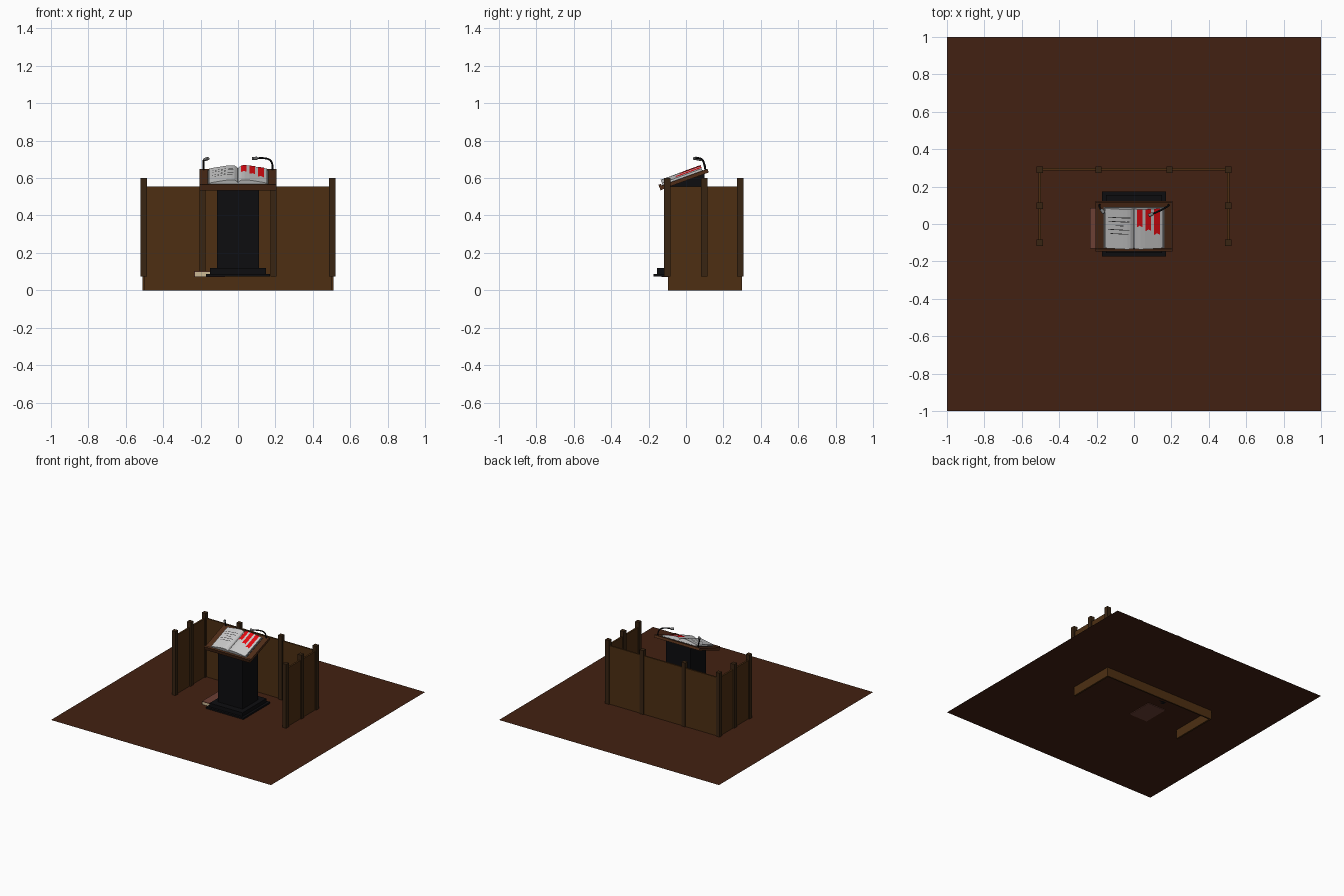
import bpy, bmesh, math
from mathutils import Matrix, Vector

if "Cube" in bpy.data.objects:
    bpy.data.objects.remove(bpy.data.objects["Cube"])


def material(name, r, g, b):
    m = bpy.data.materials.new(name)
    m.diffuse_color = (r, g, b, 1)
    m.use_nodes = True
    m.node_tree.nodes["Principled BSDF"].inputs["Base Color"].default_value = m.diffuse_color
    return m


FLOOR = material("floor_wood", 0.055, 0.015, 0.006)
PANEL = material("panel_wood", 0.075, 0.028, 0.006)
POST = material("post_wood", 0.04, 0.018, 0.006)
DESK = material("desk_wood", 0.08, 0.026, 0.009)
BLACK = material("black", 0.004, 0.004, 0.005)
PAPER = material("paper", 0.6, 0.6, 0.6)
COVER = material("grey_cover", 0.1, 0.1, 0.1)
RED = material("red", 0.8, 0.003, 0.006)
INK = material("ink", 0.02, 0.02, 0.02)
LEATHER = material("leather", 0.15, 0.05, 0.035)
CREAM = material("cream", 0.6, 0.48, 0.3)
STEEL = material("steel", 0.2, 0.2, 0.2)


def mesh(name, verts, faces, mat, mw=None):
    me = bpy.data.meshes.new(name)
    me.from_pydata(verts, [], faces)
    bm = bmesh.new()
    bm.from_mesh(me)
    bmesh.ops.recalc_face_normals(bm, faces=bm.faces)
    bm.to_mesh(me)
    bm.free()
    me.materials.append(mat)
    ob = bpy.data.objects.new(name, me)
    bpy.context.collection.objects.link(ob)
    if mw:
        ob.matrix_world = mw
    return ob


def prism(name, profile, axis, a, b, mat, mw=None):
    """Extrude a 2D profile along x (profile y,z) or y (profile x,z)."""
    put = (lambda p, t: (t, *p)) if axis == "x" else (lambda p, t: (p[0], t, p[1]))
    n = len(profile)
    verts = [put(p, t) for t in (a, b) for p in profile]
    faces = [(i, (i + 1) % n, n + (i + 1) % n, n + i) for i in range(n)]
    faces += [tuple(range(n)), tuple(range(n, 2 * n))]
    return mesh(name, verts, faces, mat, mw)


def box(name, x, y, z, mat, mw=None):
    return prism(name, [(x[0], z[0]), (x[1], z[0]), (x[1], z[1]), (x[0], z[1])],
                 "y", y[0], y[1], mat, mw)


# Floor sheet
FZ = 0.075
mesh("floor", [(-1, -1, FZ), (1, -1, FZ), (1, 1, FZ), (-1, 1, FZ)], [(0, 1, 2, 3)], FLOOR)

# Enclosure panels and posts
box("back_panel", (-0.51, 0.51), (0.287, 0.299), (0, 0.555), PANEL)
for s, side in ((-1, "left"), (1, "right")):
    box(side + "_panel", sorted((s * 0.496, s * 0.51)), (-0.095, 0.299), (0, 0.555), PANEL)
    for i, (px, py) in enumerate(((0.503, -0.1), (0.503, 0.098), (0.503, 0.29), (0.19, 0.29))):
        box(f"{side}_post_{i}", (s * px - 0.017, s * px + 0.017),
            (py - 0.017, py + 0.017), (FZ, 0.6), POST)

# Lectern base and column with sloping top
box("base_lower", (-0.17, 0.17), (-0.173, 0.175), (FZ, 0.088), BLACK)
box("base_upper", (-0.15, 0.15), (-0.155, 0.155), (0.088, 0.118), BLACK)
prism("column", [(-0.1, 0.118), (0.1, 0.118), (0.1, 0.63), (-0.1, 0.557)], "x", -0.112, 0.112, BLACK)

# Sloping desk: local origin is the middle of the reading surface
D = Matrix.Translation((0, -0.012, 0.603)) @ Matrix.Rotation(math.radians(20), 4, "X")
box("desk_board", (-0.207, 0.207), (-0.135, 0.135), (-0.02, 0), DESK, D)
box("desk_lip", (-0.207, 0.207), (-0.14, -0.126), (-0.022, 0.01), DESK, D)

# Open book with swelling pages
CURVE = [(0, 0.012), (0.006, 0.022), (0.018, 0.029), (0.035, 0.031), (0.06, 0.029),
         (0.09, 0.024), (0.125, 0.018), (0.155, 0.012)]


def page_z(x):
    x = abs(x)
    for (x0, z0), (x1, z1) in zip(CURVE, CURVE[1:]):
        if x <= x1:
            return z0 + (z1 - z0) * (x - x0) / (x1 - x0)
    return CURVE[-1][1]


box("book_cover", (-0.162, 0.162), (-0.124, 0.11), (0, 0.003), COVER, D)
for s, side in ((-1, "left"), (1, "right")):
    prof = [(0, 0.003)] + [(s * x, z) for x, z in CURVE] + [(s * 0.155, 0.003)]
    prism(side + "_pages", prof, "y", -0.12, 0.106, PAPER, D)


def strip(name, x0, x1, y_top, y_bot, notch, mat):
    """Thin band lying on the curved page, with a notched lower end."""
    n = 6
    top, low = [], []
    for i in range(n + 1):
        t = i / n
        x = x0 + (x1 - x0) * t
        z = page_z(x) + 0.0012
        top.append((x, y_top, z))
        low.append((x, y_bot + notch * (1 - abs(2 * t - 1)), z))
    faces = [(i, n + 1 + i, n + 2 + i, i + 1) for i in range(n)]
    mesh(name, top + low, faces, mat, D)


# Ribbons on the right page, plain ruled marks on the left
for i, (x, yb) in enumerate(((0.016, 0.005), (0.062, -0.018), (0.108, -0.042))):
    strip(f"ribbon_{i}", x, x + 0.03, 0.107, yb, 0.01, RED)
for i, (a, b) in enumerate(((-0.14, -0.02), (-0.135, -0.025), (-0.1, -0.055),
                            (-0.14, -0.025), (-0.125, -0.03))):
    y = 0.06 - i * 0.023
    strip(f"ruled_mark_{i}", a, b, y, y - 0.004, 0, INK)

# Gooseneck microphones


def gooseneck(name, pts):
    cu = bpy.data.curves.new(name, "CURVE")
    cu.dimensions = "3D"
    cu.bevel_depth = 0.005
    cu.bevel_resolution = 2
    cu.use_fill_caps = True
    cu.resolution_u = 6
    sp = cu.splines.new("BEZIER")
    sp.bezier_points.add(len(pts) - 1)
    for bp, p in zip(sp.bezier_points, pts):
        bp.co = p
        bp.handle_left_type = bp.handle_right_type = "AUTO"
    cu.materials.append(BLACK)
    ob = bpy.data.objects.new(name, cu)
    bpy.context.collection.objects.link(ob)
    # Head in line with the end of the neck
    end = Vector(pts[-1])
    d = (end - Vector(pts[-2])).normalized()
    rot = d.to_track_quat("Z", "Y")
    bpy.ops.mesh.primitive_cylinder_add(vertices=16, radius=0.009, depth=0.026,
                                        location=end, rotation=rot.to_euler())
    head = bpy.context.object
    head.name = name + "_head"
    head.data.materials.append(STEEL)
    bpy.ops.object.shade_smooth_by_angle()


gooseneck("left_microphone", [(-0.184, 0.105, 0.636), (-0.184, 0.098, 0.675),
                              (-0.182, 0.085, 0.698), (-0.168, 0.068, 0.702)])
gooseneck("right_microphone", [(0.184, 0.105, 0.636), (0.184, 0.098, 0.67), (0.172, 0.09, 0.695),
                               (0.14, 0.072, 0.706), (0.09, 0.05, 0.705)])

# Closed book lying beside the base, spine to the left
box("closed_book_back", (-0.235, -0.07), (-0.132, 0.086), (0.07, 0.075), LEATHER)
box("closed_book_front", (-0.235, -0.07), (-0.132, 0.086), (0.097, 0.102), LEATHER)
box("closed_book_spine", (-0.235, -0.231), (-0.132, 0.086), (0.075, 0.097), LEATHER)
box("closed_book_pages", (-0.231, -0.074), (-0.129, 0.083), (0.075, 0.097), CREAM)
